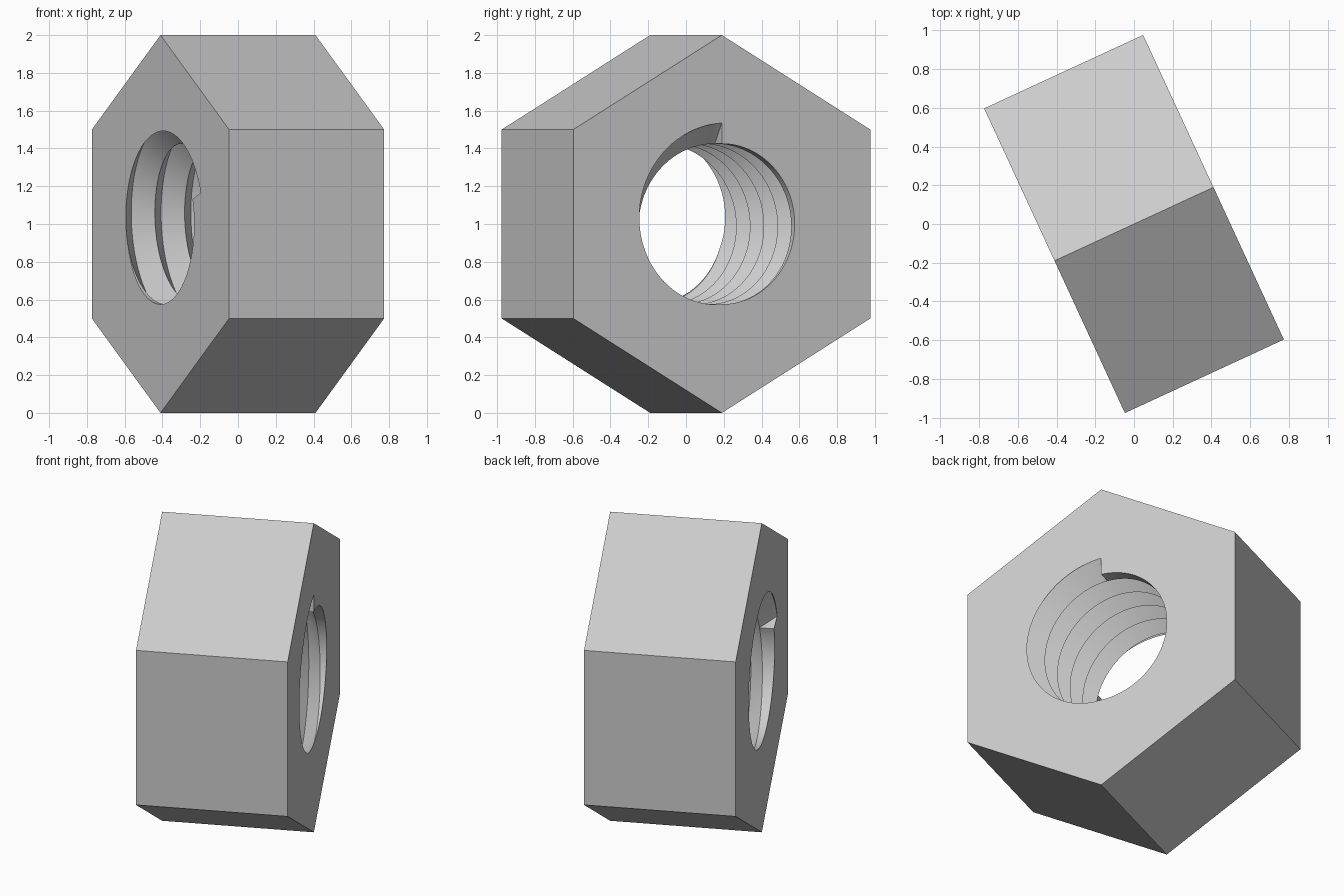
import bpy, bmesh
from math import sin, cos, radians, pi
from mathutils import Vector

if "Cube" in bpy.data.objects:
    bpy.data.objects.remove(bpy.data.objects["Cube"])

THICK = 0.904                  # distance between the two flat faces
ROOT, CREST = 0.535, 0.425     # thread radii
N = 120                        # steps per turn
HALF, SECTOR = N // 2, N // 6
TURNS = 5.2
STEPS = round(TURNS * N)
END = STEPS % N                # step angle where the thread runs out
PITCH = THICK / TURNS
TILT = radians(24.8)
AXIS = Vector((cos(TILT), sin(TILT), 0))
SIDE = Vector((sin(TILT), -cos(TILT), 0))

bm = bmesh.new()


def point(step, radius, depth):
    """Point at an angle step and radius, at a depth below the first face."""
    a = 2 * pi * step / N
    radial = Vector((0, 0, cos(a))) + SIDE * sin(a)
    return radial * radius + AXIS * (THICK / 2 - depth) + Vector((0, 0, 1))


def face(points, smooth=False):
    f = bm.faces.new([bm.verts.new(p) for p in points])
    f.smooth = smooth


def groove(k):
    """Crest, root and crest of the groove at step k, clipped by the faces."""
    root = k * PITCH / N
    line = []
    for depth in (root - PITCH / 2, root, root + PITCH / 2):
        d = min(max(depth, 0), THICK)
        r = ROOT - (ROOT - CREST) * abs(d - root) / (PITCH / 2)
        line.append((k, r, d))
    return line


def spiral(d):
    """Radius of the bore in an end face, d steps from the thread end."""
    return max(CREST, ROOT - (ROOT - CREST) * d / HALF)


# Helical thread flanks
for k in range(STEPS):
    a, b = groove(k), groove(k + 1)
    for i in (0, 1):
        face([point(*p) for p in (a[i], a[i + 1], b[i + 1], b[i])], True)

# Plain bore wedges beside the first and last turns
for k in range(HALF, N):
    for start, edge in ((k, 0), (STEPS - k - 1, THICK)):
        a, b = groove(start), groove(start + 1)
        i = 0 if edge == 0 else 2
        face([point(start, CREST, edge), point(*a[i]),
              point(*b[i]), point(start + 1, CREST, edge)], True)

# Triangular caps where the groove starts and stops
for k, edge, inner in ((0, 0, PITCH / 2), (END, THICK, THICK - PITCH / 2)):
    face([point(k, ROOT, edge), point(k, CREST, edge), point(k, CREST, inner)])

# Hexagonal end faces and side flats, one sector at a time
for i in range(6):
    lo, hi = i * SECTOR, (i + 1) * SECTOR
    first = [point(k, spiral(k), 0) for k in range(lo, hi + 1)]
    if hi == N:
        first.append(point(N, ROOT, 0))
    last = []
    for k in range(lo, hi + 1):
        last.append(point(k, spiral((END - k) % N), THICK))
        if k == END:
            last.append(point(k, CREST, THICK))
    for rim, depth in ((first, 0), (last, THICK)):
        face(rim + [point(hi, 1, depth), point(lo, 1, depth)])
    face([point(lo, 1, 0), point(hi, 1, 0), point(hi, 1, THICK), point(lo, 1, THICK)])

bmesh.ops.remove_doubles(bm, verts=bm.verts, dist=0.00005)
bmesh.ops.recalc_face_normals(bm, faces=bm.faces)
mesh = bpy.data.meshes.new("hex_nut")
bm.to_mesh(mesh)
bm.free()
nut = bpy.data.objects.new("hex_nut", mesh)
bpy.context.collection.objects.link(nut)

# Grey metal
grey = bpy.data.materials.new("light_grey")
grey.use_nodes = True
colour = (0.6, 0.6, 0.6, 1)
grey.diffuse_color = colour
grey.node_tree.nodes["Principled BSDF"].inputs["Base Color"].default_value = colour
mesh.materials.append(grey)

# Smooth thread flanks with crisp edges
bpy.ops.object.select_all(action='DESELECT')
nut.select_set(True)
bpy.context.view_layer.objects.active = nut
bpy.ops.object.shade_smooth_by_angle(angle=radians(25))
